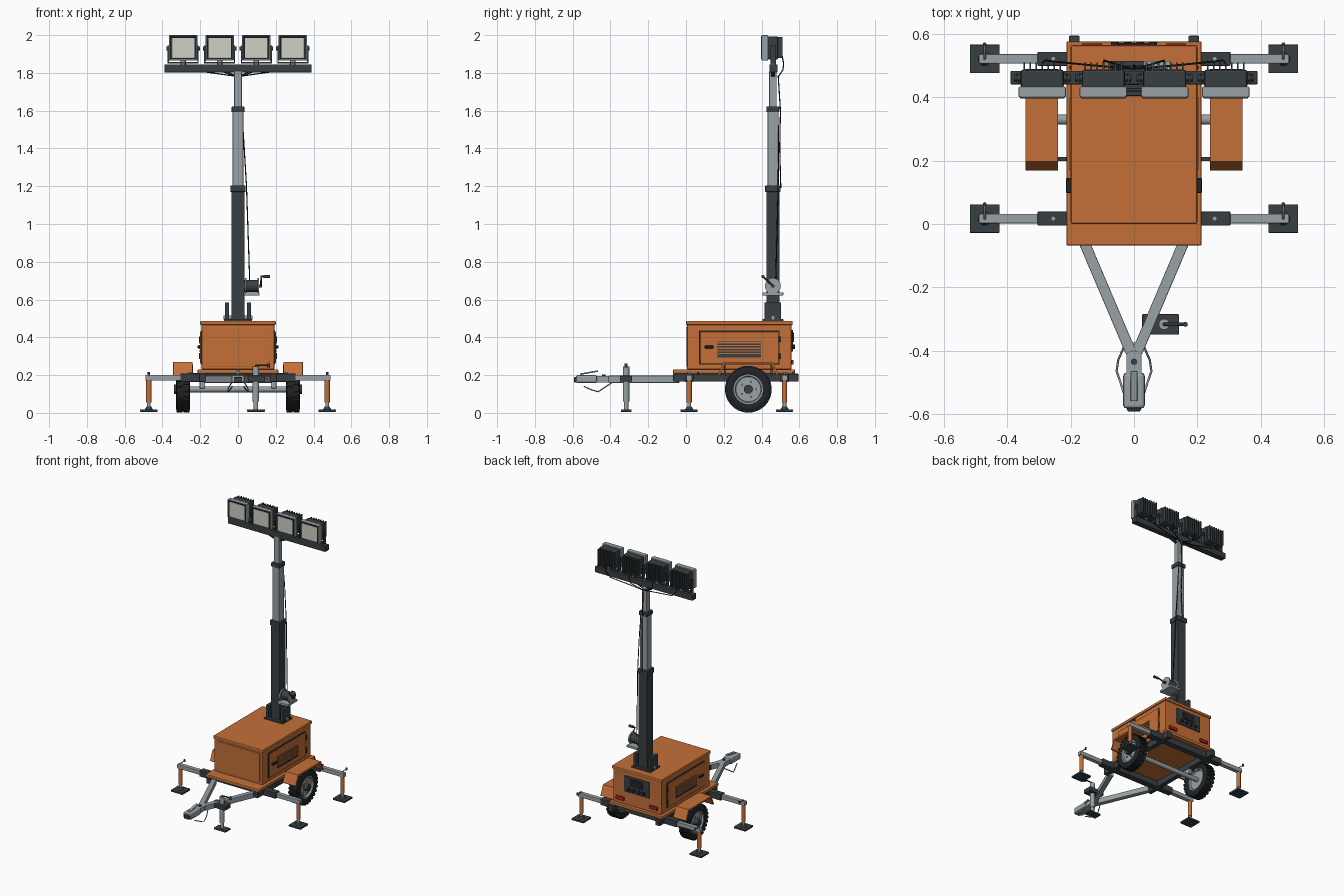
import bpy, bmesh, math
from mathutils import Vector, Matrix

if "Cube" in bpy.data.objects:
    bpy.data.objects.remove(bpy.data.objects["Cube"])


def material(name, rgb):
    m = bpy.data.materials.new(name)
    m.diffuse_color = (*rgb, 1)
    m.use_nodes = True
    m.node_tree.nodes["Principled BSDF"].inputs["Base Color"].default_value = m.diffuse_color
    return m


ORANGE = material("orange_paint", (0.55, 0.16, 0.04))
DARK = material("dark_metal", (0.04, 0.05, 0.055))
BLACK = material("black_rubber", (0.015, 0.017, 0.018))
STEEL = material("galvanised_steel", (0.32, 0.36, 0.38))
LENS = material("lamp_glass", (0.62, 0.64, 0.56))
RED = material("red_lens", (0.35, 0.02, 0.02))


def finish(name, bm, mat, bevel=0, smooth=False):
    bmesh.ops.recalc_face_normals(bm, faces=bm.faces)
    me = bpy.data.meshes.new(name)
    bm.to_mesh(me)
    bm.free()
    me.materials.append(mat)
    ob = bpy.data.objects.new(name, me)
    bpy.context.collection.objects.link(ob)
    if smooth:
        bpy.ops.object.select_all(action='DESELECT')
        ob.select_set(True)
        bpy.context.view_layer.objects.active = ob
        bpy.ops.object.shade_smooth_by_angle(angle=math.radians(35))
    if bevel:
        b = ob.modifiers.new("bevel", 'BEVEL')
        b.width, b.segments, b.limit_method = bevel, 2, 'ANGLE'
    return ob


def box(name, x, y, z, mat, bevel=0, inset=None):
    """x, y, z are (min, max); inset=(width, depth) recesses the -y face."""
    bm = bmesh.new()
    size = [b - a for a, b in (x, y, z)]
    mid = [(a + b) / 2 for a, b in (x, y, z)]
    bmesh.ops.create_cube(bm, size=1, matrix=Matrix.Translation(mid) @ Matrix.Diagonal((*size, 1)))
    if inset:
        front = min(bm.faces, key=lambda f: f.calc_center_median().y)
        bmesh.ops.inset_region(bm, faces=[front], thickness=inset[0])
        bmesh.ops.translate(bm, verts=front.verts, vec=(0, inset[1], 0))
    return finish(name, bm, mat, bevel)


def aligned(p, q):
    p, q = Vector(p), Vector(q)
    d = q - p
    return Matrix.Translation((p + q) / 2) @ d.to_track_quat('Z', 'Y').to_matrix().to_4x4(), d.length


def rod(name, p, q, r, mat, n=20, r2=None):
    bm = bmesh.new()
    m, length = aligned(p, q)
    bmesh.ops.create_cone(bm, cap_ends=True, segments=n, radius1=r, radius2=r if r2 is None else r2,
                          depth=length, matrix=m)
    return finish(name, bm, mat, smooth=True)


def beam(name, p, q, w, h, mat, bevel=0.003):
    bm = bmesh.new()
    m, length = aligned(p, q)
    bmesh.ops.create_cube(bm, size=1, matrix=m @ Matrix.Diagonal((w, h, length, 1)))
    return finish(name, bm, mat, bevel)


def prism(name, pts, x0, x1, mat, bevel=0):
    bm = bmesh.new()
    f = bm.faces.new([bm.verts.new((x0, y, z)) for y, z in pts])
    g = bmesh.ops.extrude_face_region(bm, geom=[f])
    bmesh.ops.translate(bm, verts=[v for v in g['geom'] if isinstance(v, bmesh.types.BMVert)], vec=(x1 - x0, 0, 0))
    return finish(name, bm, mat, bevel)


def lathe(name, prof, centre, mat, n=40):
    """Closed profile of (x, radius) turned about the x axis."""
    bm = bmesh.new()
    vs = [bm.verts.new((x, 0, r)) for x, r in prof]
    es = [bm.edges.new((vs[i], vs[i - 1])) for i in range(len(vs))]
    bmesh.ops.spin(bm, geom=vs + es, axis=(1, 0, 0), cent=(0, 0, 0), angle=2 * math.pi, steps=n)
    bmesh.ops.remove_doubles(bm, verts=bm.verts, dist=1e-5)
    bmesh.ops.translate(bm, verts=bm.verts, vec=centre)
    return finish(name, bm, mat, smooth=True)


def wire(name, pts, r, mat):
    cu = bpy.data.curves.new(name, 'CURVE')
    cu.dimensions, cu.bevel_depth, cu.bevel_resolution = '3D', r, 2
    cu.use_fill_caps = True
    sp = cu.splines.new('POLY')
    sp.points.add(len(pts) - 1)
    for p, c in zip(sp.points, pts):
        p.co = (*c, 1)
    cu.materials.append(mat)
    ob = bpy.data.objects.new(name, cu)
    bpy.context.collection.objects.link(ob)


# cabinet, lid and deck
box("deck", (-.214, .214), (-.068, .577), (.208, .23), ORANGE, .005)
box("cabinet", (-.193, .193), (.006, .558), (.23, .468), ORANGE, .004)
box("lid", (-.2, .2), (0, .565), (.465, .487), ORANGE, .006)
box("front_panel", (-.17, .17), (.002, .01), (.245, .455), ORANGE, .002)

# rear control panel and tail lights
box("control_panel", (-.1, .1), (.555, .566), (.325, .44), DARK, .003)
box("control_screen", (-.047, .047), (.56, .572), (.375, .425), BLACK, .002)
for i in range(4):
    x = -.06 + i * .04
    rod("socket", (x, .56, .35), (x, .576, .35), .012, BLACK)
for s in (-1, 1):
    box("tail_light", sorted((s * .1, s * .165)), (.556, .57), (.255, .28), RED, .003)

for s in (-1, 1):
    X = lambda a, b: sorted((s * a, s * b))
    # side door with louvres and latch
    box("door_seam", X(.19, .195), (.068, .496), (.255, .437), BLACK)
    box("side_door", X(.19, .2), (.075, .489), (.262, .43), ORANGE, .002)
    box("vent_backing", X(.195, .2012), (.168, .398), (.293, .377), DARK)
    for i in range(6):
        z = .299 + i * .0145
        beam("louvre", (s * .202, .17, z), (s * .202, .396, z), .008, .006, ORANGE if i % 6 else DARK, 0)
    box("door_latch", X(.2, .215), (.098, .145), (.342, .356), BLACK, .003)
    for z in (.3, .39):
        rod("door_hinge", (s * .2, .495, z - .015), (s * .2, .495, z + .015), .006, DARK, 10)
    # chassis rail
    box("chassis_rail", X(.172, .206), (-.068, .595), (.165, .208), DARK, .003)
    # fender with brackets
    prism("fender", [(.168, .2), (.198, .27), (.46, .27), (.49, .2), (.478, .2),
                     (.452, .258), (.206, .258), (.18, .2)], s * .24, s * .343, ORANGE, .001)
    for y in (.205, .453):
        beam("fender_bracket", (s * .2, y, .205), (s * .25, y, .205), .012, .012, DARK, 0)
        beam("fender_strut", (s * .245, y, .2), (s * .245, y, .255), .012, .01, DARK, 0)
    # wheel
    c = (s * .291, .33, .125)
    lathe("tyre", [(-.033, .078), (-.037, .09), (-.036, .108), (-.03, .117), (.03, .117),
                   (.036, .108), (.037, .09), (.033, .078)], c, BLACK)
    lathe("rim", [(-.031, .08), (-.031, .07), (-.018 * s, .066), (-.018 * s, .0), (.018 * s, .0),
                  (.018 * s, .066), (.031, .07), (.031, .08)][::1] if s > 0 else
          [(-.031, .08), (-.031, .07), (-.018, .066), (-.018, .0), (.018, .0), (.018, .066), (.031, .07), (.031, .08)],
          c, STEEL)
    rod("hub", (s * .29, .33, .125), (s * .34, .33, .125), .024, DARK)
    for i in range(5):
        a = i * math.tau / 5
        y, z = .33 + .042 * math.cos(a), .125 + .042 * math.sin(a)
        rod("wheel_nut", (s * .3, y, z), (s * .317, y, z), .006, STEEL, 6)
    bm = bmesh.new()
    for row in (-1, 1):
        for i in range(26):
            m = (Matrix.Translation(c) @ Matrix.Rotation((i + row * .25) * math.tau / 26, 4, 'X')
                 @ Matrix.Translation((row * .018, 0, .118)) @ Matrix.Diagonal((.031, .017, .011, 1)))
            bmesh.ops.create_cube(bm, size=1, matrix=m)
    finish("tyre_tread", bm, BLACK)
    # drawbar arm and safety chain
    beam("drawbar_arm", (s * .165, -.04, .178), (s * .01, -.405, .178), .034, .038, STEEL)
    wire("safety_chain", [(s * .03, -.385, .165), (s * .05, -.43, .135), (s * .055, -.465, .112),
                          (s * .043, -.5, .122), (s * .03, -.54, .14)], .0035, STEEL)
    # suspension hangers
    box("axle_hanger", X(.175, .203), (.3, .36), (.13, .168), STEEL, .003)

rod("axle", (-.3, .33, .125), (.3, .33, .125), .016, STEEL)

# outriggers: sleeve across chassis, sliding arm, screw leg and foot
for y in (.017, .522):
    box("outrigger_sleeve", (-.305, .305), (y - .022, y + .022), (.164, .208), DARK, .003)
    for s in (-1, 1):
        x = s * .472
        beam("outrigger_arm", (s * .29, y, .186), (s * .49, y, .186), .03, .03, STEEL)
        rod("lock_pin", (s * .255, y, .2), (s * .255, y, .216), .008, STEEL, 12)
        rod("outrigger_leg", (x, y, .055), (x, y, .175), .014, ORANGE)
        rod("outrigger_screw", (x, y, .018), (x, y, .06), .01, STEEL)
        rod("foot_cone", (x, y, .018), (x, y, .034), .022, DARK, r2=.012)
        box("foot_pad", (x - .047, x + .047), (y - .045, y + .045), (.006, .019), DARK, .002)
        wire("leg_crank", [(x, y, .195), (x, y, .207), (x, y + .045, .207)], .0035, STEEL)
        rod("crank_knob", (x, y + .046, .2), (x, y + .046, .216), .006, DARK, 12)

# tongue and coupler
box("tongue", (-.024, .024), (-.49, -.375), (.16, .196), STEEL, .003)
box("coupler", (-.034, .034), (-.583, -.47), (.158, .2), STEEL, .01)
box("coupler_nose", (-.022, .022), (-.593, -.57), (.16, .19), DARK, .006)
beam("coupler_lever", (0, -.56, .205), (0, -.465, .222), .022, .008, STEEL)
rod("coupler_bolt", (0, -.435, .19), (0, -.435, .204), .01, DARK, 8)

# jockey jack on the drawbar
box("jack_mount", (.025, .143), (-.35, -.285), (.165, .197), DARK, .004)
rod("jack_tube", (.095, -.317, .06), (.095, -.317, .245), .017, STEEL)
rod("jack_screw", (.095, -.317, .015), (.095, -.317, .065), .012, STEEL)
box("jack_foot", (.048, .142), (-.345, -.289), (.006, .019), DARK, .002)
wire("jack_crank", [(.095, -.317, .24), (.095, -.317, .252), (.165, -.317, .252)], .005, DARK)
rod("jack_knob", (.162, -.317, .24), (.162, -.317, .262), .008, DARK, 12)

# telescopic mast
Y = .46
box("mast_base", (-.075, .075), (.405, .515), (.485, .497), DARK, .002)
for s in (-1, 1):
    box("mast_cheek", (s * .058 - .011, s * .058 + .011), (.416, .504), (.487, .585), DARK, .003)
rod("mast_pivot", (-.077, Y, .505), (.077, Y, .505), .011, STEEL)
for name, h, z0, z1, mat in (("mast_lower", .035, .49, 1.19, DARK), ("mast_collar_lower", .041, 1.17, 1.205, DARK),
                             ("mast_middle", .028, 1.19, 1.6, STEEL), ("mast_collar_upper", .034, 1.592, 1.622, DARK),
                             ("mast_upper", .02, 1.6, 1.81, STEEL)):
    box(name, (-h, h), (Y - h, Y + h), (z0, z1), mat, .004)

# winch with crank and lifting rope
box("winch_plate", (.03, .115), (.405, .515), (.622, .638), STEEL, .002)
rod("winch_drum", (.03, Y, .672), (.106, Y, .672), .032, DARK, 24)
for x in (.036, .104):
    rod("winch_flange", (x, Y, .672), (x + .008, Y, .672), .042, STEEL, 28)
rod("winch_shaft", (.1, Y, .672), (.128, Y, .672), .009, DARK, 12)
wire("winch_crank", [(.122, Y, .672), (.122, .408, .722), (.14, .408, .722)], .005, DARK)
rod("winch_handle", (.135, .408, .722), (.17, .408, .722), .009, DARK, 14)
wire("lifting_rope", [(.062, .475, .7), (.045, .488, 1.2), (.03, .49, 1.45), (.02, .486, 1.6)], .003, BLACK)

# crossbar and floodlights
box("crossbar", (-.39, .39), (.441, .484), (1.803, 1.845), DARK, .003)
wire("mast_cable", [(.0, .502, 1.19), (.006, .496, 1.4), (0, .5, 1.6), (0, .488, 1.785)], .003, BLACK)
for s in (-1, 1):
    beam("crossbar_gusset", (s * .015, Y, 1.782), (s * .075, Y, 1.803), .02, .006, DARK, 0)
for x in (-.29, -.097, .097, .29):
    box("lamp_bezel", (x - .075, x + .075), (.4, .434), (1.865, 2.0), STEEL, .004, inset=(.011, .006))
    box("lamp_gasket", (x - .07, x + .07), (.397, .42), (1.87, 1.995), DARK, 0, inset=(.009, .006))
    box("lamp_lens", (x - .061, x + .061), (.4, .415), (1.879, 1.986), LENS, .002)
    box("lamp_housing", (x - .068, x + .068), (.43, .488), (1.872, 1.993), DARK, .008)
    for i in range(7):
        fx = x - .057 + i * .019
        box("cooling_fin", (fx - .003, fx + .003), (.48, .511), (1.878, 1.99), DARK)
    for s in (-1, 1):
        ex = x + s * .079
        box("bracket_ear", (ex - .003, ex + .003), (.448, .476), (1.853, 1.945), DARK)
        rod("bracket_knob", (x + s * .066, .462, 1.93), (x + s * .089, .462, 1.93), .011, DARK, 12)
    box("bracket_base", (x - .082, x + .082), (.448, .476), (1.851, 1.857), DARK)
    rod("lamp_stem", (x, .462, 1.843), (x, .462, 1.866), .014, STEEL)
    wire("lamp_cable", [(x, .507, 1.9), (x * .97, .517, 1.85), (x * .85, .513, 1.815),
                        (x * .4, .5, 1.797), (0, .49, 1.78)], .003, BLACK)
